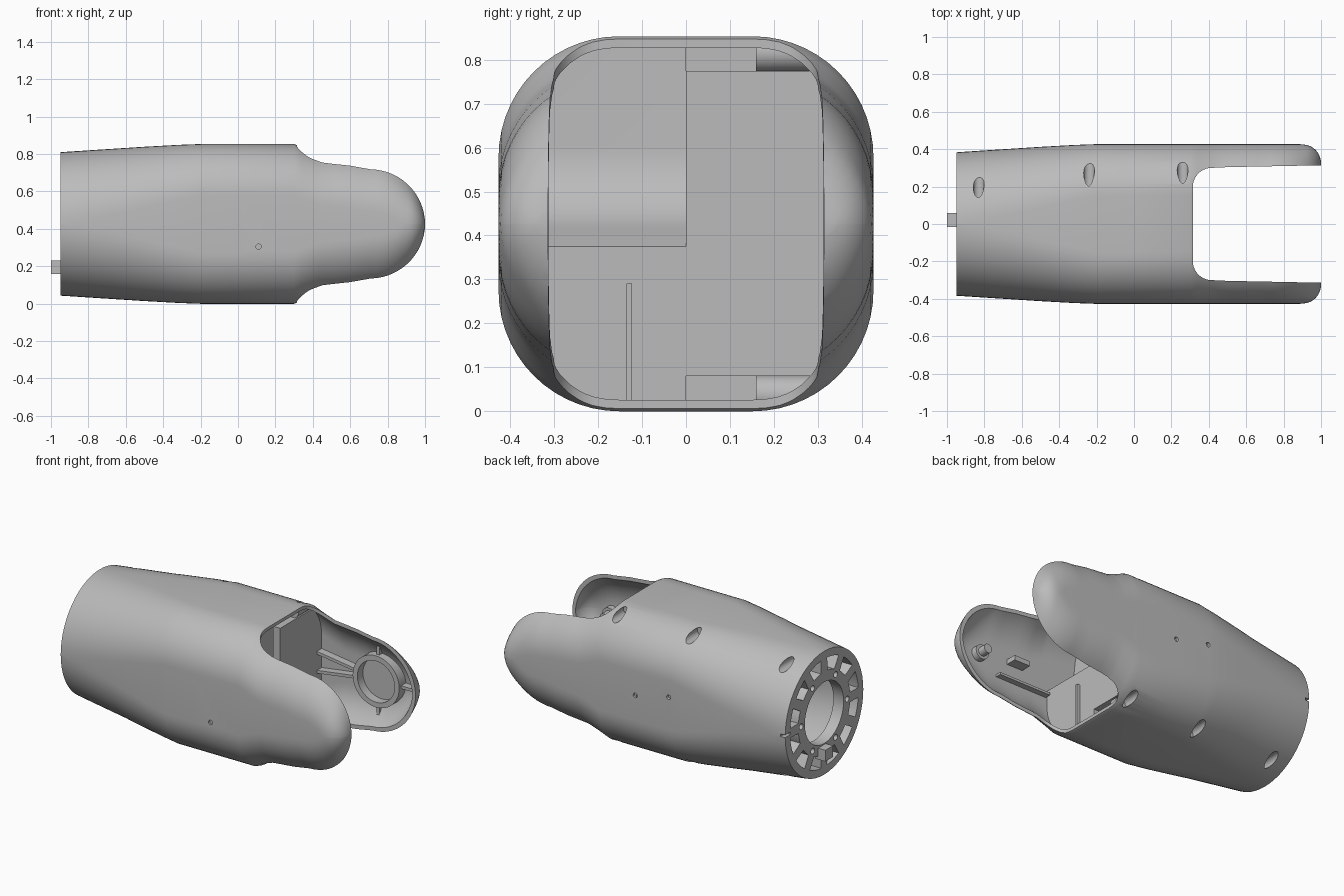
import bpy, bmesh, math
from mathutils import Vector, Matrix

if "Cube" in bpy.data.objects:
    bpy.data.objects.remove(bpy.data.objects["Cube"])

CZ = 0.4265          # height of the long axis
TIP, TIP_R = 0.71, 0.29

grey = bpy.data.materials.new("cast_grey")
grey.use_nodes = True
grey.diffuse_color = (0.5, 0.5, 0.5, 1)
grey.node_tree.nodes["Principled BSDF"].inputs["Base Color"].default_value = (0.5, 0.5, 0.5, 1)


def finish(name, bm):
    bmesh.ops.recalc_face_normals(bm, faces=bm.faces)
    mesh = bpy.data.meshes.new(name)
    bm.to_mesh(mesh)
    bm.free()
    mesh.materials.append(grey)
    ob = bpy.data.objects.new(name, mesh)
    bpy.context.scene.collection.objects.link(ob)
    return ob


def prism(name, pts, axis, a, b):
    """Extrude a 2D outline along x, y or z between a and b."""
    place = {"x": lambda p, t: (t, p[0], p[1]),
             "y": lambda p, t: (p[0], t, p[1]),
             "z": lambda p, t: (p[0], p[1], t)}[axis]
    bm = bmesh.new()
    lo = [bm.verts.new(place(p, a)) for p in pts]
    hi = [bm.verts.new(place(p, b)) for p in pts]
    bm.faces.new(lo)
    bm.faces.new(hi)
    for i in range(len(pts)):
        j = (i + 1) % len(pts)
        bm.faces.new((lo[i], lo[j], hi[j], hi[i]))
    return finish(name, bm)


def arc(cx, cy, r, a0, a1, n):
    steps = [math.radians(a0 + (a1 - a0) * i / n) for i in range(n + 1)]
    return [(cx + r * math.cos(t), cy + r * math.sin(t)) for t in steps]


def rod(name, u, v, r, axis, a, b, n=32):
    return prism(name, arc(u, v, r, 0, 360, n)[:-1], axis, a, b)


def box(name, x, y, z):
    return prism(name, [(x[0], z[0]), (x[1], z[0]), (x[1], z[1]), (x[0], z[1])], "y", *y)


def combine(ob, tool, mode="DIFFERENCE", keep=False):
    mod = ob.modifiers.new("cut", "BOOLEAN")
    mod.object, mod.operation, mod.solver = tool, mode, "EXACT"
    bpy.context.view_layer.objects.active = ob
    bpy.ops.object.modifier_apply(modifier=mod.name)
    if not keep:
        bpy.data.objects.remove(tool)


def lerp_table(table, x):
    for (x0, v0), (x1, v1) in zip(table, table[1:]):
        if x <= x1:
            return v0 + (v1 - v0) * (x - x0) / (x1 - x0)
    return table[-1][1]


HALF = [(-0.95, 0.383), (-0.75, 0.396), (-0.5, 0.412), (-0.32, 0.422), (-0.2, CZ), (1, CZ)]
CORNER = [(-0.95, 0.383), (-0.6, 0.345), (-0.2, 0.275), (1, 0.275)]
EDGE = [(0.3, 0.375), (0.38, 0.345), (0.45, 0.322), (0.6, 0.308), (TIP, TIP_R)]


def section(x, off):
    """Rounded-square cross-section, tapering into the prong tips."""
    hy = hz = lerp_table(HALF, x)
    ry = rz = lerp_table(CORNER, x)
    if x > 0.3:
        edge = lerp_table(EDGE, x) if x < TIP else math.sqrt(TIP_R ** 2 - (x - TIP) ** 2)
        if x > 0.9:
            hy = 0.325 + math.sqrt(max(0, 0.01 - (x - 0.9) ** 2))
        k = 1 - math.sqrt(1 - ((0.31 - hy + ry) / ry) ** 2)
        hz = edge + k * rz
        if hz < rz:
            hz = rz = edge / (1 - k)
    hy, hz, ry, rz = hy - off, max(hz - off, 0.008), ry - off, max(rz - off, 0.006)
    pts = []
    for q, (sy, sz) in enumerate([(1, 1), (-1, 1), (-1, -1), (1, -1)]):
        for i in range(15):
            t = math.radians(90 * q + 90 * i / 14)
            pts.append((sy * (hy - ry + 0.0005) + ry * math.cos(t),
                        CZ + sz * (hz - rz + 0.0005) + rz * math.sin(t)))
    return pts


def hull(name, off, start):
    xs = [start] + [x for x in (-0.85, -0.75, -0.6, -0.5, -0.4, -0.32, -0.26, -0.2, 0, 0.3,
                                0.34, 0.38, 0.42, 0.45, 0.52, 0.6, 0.66) if x > start]
    xs += [TIP + TIP_R * math.sin(math.radians(a)) for a in range(0, 85, 6)] + [0.9985, 0.9998]
    bm = bmesh.new()
    rings = []
    for x in xs:
        px = x if x < TIP else TIP + (x - TIP) * (TIP_R - off) / TIP_R
        rings.append([bm.verts.new((px, y, z)) for y, z in section(x, off)])
    bm.faces.new(rings[0])
    bm.faces.new(rings[-1])
    for r0, r1 in zip(rings, rings[1:]):
        for i in range(len(r0)):
            j = (i + 1) % len(r0)
            bm.faces.new((r0[i], r0[j], r1[j], r1[i]))
    return finish(name, bm)


# Outer shell, hollowed, with the open slot between the two prongs
shell = hull("housing_shell", 0, -0.95)
combine(shell, hull("cavity", 0.02, -0.88))
half = [(1.1, 0.316), (0.5, 0.304)] + arc(0.415, 0.2, 0.1, 90, 180, 10)
combine(shell, prism("slot", half + [(x, -y) for x, y in reversed(half)], "z", -1, 2))

# Round end flange: centre bore, ring of pockets, bolt holes, rim notch
combine(shell, rod("bore", 0, CZ, 0.19, "x", -1, -0.8, 64))
for i in range(12):
    a = 30 * i
    ring = arc(0, CZ, 0.335, a + 5, a + 25, 6) + arc(0, CZ, 0.255, a + 23, a + 7, 6)
    combine(shell, prism("pocket", ring, "x", -1, -0.8))
    if i % 2 == 0:
        y, z = arc(0, CZ, 0.225, a, a, 1)[0]
        combine(shell, rod("bolt_hole", y, z, 0.018, "x", -1, -0.8, 20))
combine(shell, box("notch", (-1, -0.92), (0.33, 0.45), (CZ - 0.008, CZ + 0.008)))

# Everything inside is trimmed to sit just within the wall
liner = hull("liner", 0.012, -0.9)
inner = []


def fit(ob):
    combine(ob, liner, "INTERSECT", keep=True)
    inner.append(ob)
    return ob


# Screw recesses in upper and lower shoulders, each with a boss behind it
for x, dz, y0 in [(-0.83, 0.342, 0.09), (-0.24, 0.39, 0.19), (0.26, 0.39, 0.2)]:
    for s in (1, -1):
        z = CZ + s * dz
        boss = fit(rod("screw_boss", x, z, 0.045, "y", y0 - 0.04, 0.5))
        for part in (boss, shell):
            combine(part, rod("screw_hole", x, z, 0.029, "y", y0, 0.5))

# Small side holes
for x, z, y0, y1 in [(0.11, 0.305, -0.5, -0.41), (0.05, 0.43, 0.41, 0.5), (-0.18, 0.48, 0.41, 0.5)]:
    combine(shell, rod("side_hole", x, z, 0.014, "y", y0, y1, 20))

# Bulkheads behind the slot
fit(box("left_bulkhead", (0.24, 0.29), (0, 0.45), (0.08, 0.775)))
fit(box("deep_bulkhead", (0.05, 0.08), (-0.45, 0.45), (-0.1, 1)))
curve = [(0.05, -0.1), (0.29, -0.1), (0.29, 0.375)] + arc(0.29, 0.6, 0.2, 250, 180, 10) + [(0.09, 1), (0.05, 1)]
fit(prism("curved_bulkhead", curve, "y", -0.45, 0))
fit(box("bulkhead_rib", (0.28, 0.31), (-0.135, -0.123), (0.0, 0.29)))

# Bearing seat and its ribs inside the rear prong
seat = rod("bearing_seat", TIP, CZ, 0.16, "y", 0.34, 0.45, 48)
combine(seat, rod("seat_bore", TIP, CZ, 0.128, "y", 0.3, 0.395, 48))
fit(seat)
for ang in (0, 90, 172, 188, 270):
    rib = box("seat_rib", (0.145, 0.5 if 90 < ang < 270 else 0.3), (0.36, 0.45), (-0.009, 0.009))
    rib.data.transform(Matrix.Translation((TIP, 0, CZ)) @ Matrix.Rotation(-math.radians(ang), 4, "Y"))
    fit(rib)

# Stud, block and rail inside the front prong
fit(rod("stud_base", 0.79, CZ, 0.045, "y", -0.45, -0.37))
fit(rod("stud_pin", 0.79, CZ, 0.028, "y", -0.38, -0.32))
fit(box("clip_block", (0.47, 0.58), (-0.45, -0.34), (0.44, 0.47)))
fit(box("cable_rail", (0.3, 0.66), (-0.45, -0.37), (0.33, 0.345)))
bpy.data.objects.remove(liner)

# Locating key on the flange
key = box("locating_key", (-1, -0.93), (-0.015, 0.06), (0.16, 0.23))

# Smooth shading with crisp edges
bpy.ops.object.select_all(action="DESELECT")
for ob in [shell, key] + inner:
    ob.select_set(True)
bpy.context.view_layer.objects.active = shell
bpy.ops.object.shade_smooth_by_angle(angle=math.radians(30))
